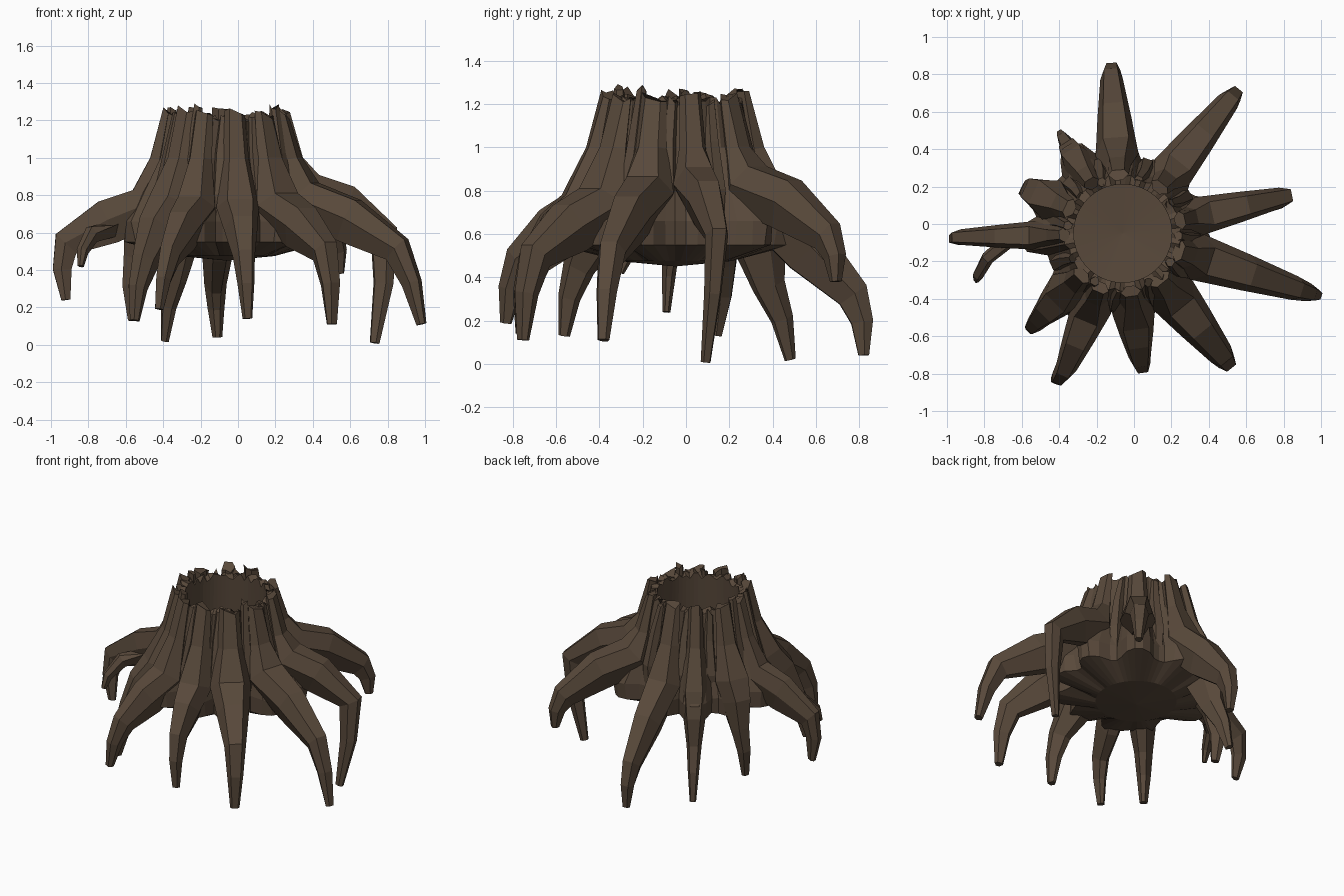
import bpy, bmesh, math, random
from mathutils import Vector

random.seed(4)
if "Cube" in bpy.data.objects:
    bpy.data.objects.remove(bpy.data.objects["Cube"], do_unlink=True)

bark = bpy.data.materials.new("dark_brown_bark")
bark.use_nodes = True
colour = (0.098, 0.066, 0.043, 1)
bark.diffuse_color = colour
bark.node_tree.nodes["Principled BSDF"].inputs["Base Color"].default_value = colour

AXIS = Vector((-0.06, -0.05, 0))
UP = Vector((0, 0, 1))


def finish(bm, name):
    bmesh.ops.recalc_face_normals(bm, faces=bm.faces)
    mesh = bpy.data.meshes.new(name)
    bm.to_mesh(mesh)
    bm.free()
    mesh.materials.append(bark)
    obj = bpy.data.objects.new(name, mesh)
    bpy.context.collection.objects.link(obj)
    return obj


def bridge(bm, a, b):
    for i in range(len(a)):
        j = (i + 1) % len(a)
        bm.faces.new((a[i], a[j], b[j], b[i]))


def polar(angle, radius, z):
    return AXIS + Vector((math.cos(angle) * radius, math.sin(angle) * radius, z))


def limb(name, path, widths, depths, side):
    """Six-sided tapering limb swept along a path."""
    bm = bmesh.new()
    rings = []
    for i, p in enumerate(path):
        tangent = (path[min(i + 1, len(path) - 1)] - path[max(i - 1, 0)]).normalized()
        across = (side - tangent * side.dot(tangent)).normalized()
        out = across.cross(tangent)
        w, d = widths[i], depths[i]
        section = ((-.4, 1), (.4, 1), (1, -.1), (.6, -1), (-.6, -1), (-1, -.1))
        rings.append([bm.verts.new(p + across * u * w + out * v * d) for u, v in section])
    for a, b in zip(rings, rings[1:]):
        bridge(bm, a, b)
    bm.faces.new(rings[0])
    bm.faces.new(rings[-1])
    # uneven broken top
    for v in rings[0]:
        v.co.z += random.uniform(-.03, .025)
    return finish(bm, name)


# Main roots: knee, tip, width factor and shoulder lift of each
roots = {
    "root_left_front": ((.85, -.34, .51), (.98, -.38, .11), 1.1, .02),
    "root_left": ((.78, .14, .59), (.73, .09, .01), .9, .06),
    "root_left_back": ((.50, .65, .59), (.54, .69, .38), 1, .06),
    "root_back": ((-.12, .77, .32), (-.11, .82, .04), 1, -.03),
    "root_back_right": ((-.33, .38, .36), (-.39, .48, .02), .8, -.04),
    "root_right_back": ((-.53, .17, .46), (-.56, .14, .13), 1, .01),
    "root_right": ((-.92, -.07, .54), (-.92, -.09, .24), .7, -.01),
    "root_right_front": ((-.49, -.49, .45), (-.55, -.56, .13), 1, -.01),
    "root_front_right": ((-.36, -.76, .48), (-.42, -.83, .19), .95, -.03),
    "root_front": ((.03, -.70, .47), (.05, -.76, .14), 1, -.03),
    "root_front_left": ((.46, -.69, .50), (.50, -.75, .11), 1.15, -.02),
}
WIDTHS = (.055, .07, .115, .09, .06, .045, .026)
DEPTHS = (.028, .055, .12, .12, .075, .05, .024)
angles = []
for name, (knee, tip, width, lift) in roots.items():
    knee, tip = Vector(knee), Vector(tip)
    reach = knee - AXIS
    angle = math.atan2(reach.y, reach.x)
    angles.append(angle)
    outward = polar(angle, 1, 0) - AXIS
    shoulder = polar(angle, .41, .76 + lift)
    path = [polar(angle, .312, random.uniform(1.22, 1.27)), polar(angle, .355, .99), shoulder,
            shoulder.lerp(knee, .5) + UP * (.015 + lift * .3), knee,
            knee.lerp(tip, .45) + outward * .02, tip]
    side = Vector((-math.sin(angle), math.cos(angle), 0))
    limb(name, path, [w * width for w in WIDTHS], DEPTHS, side)

# Forked twig on the right root
limb("right_root_fork",
     [Vector(p) for p in ((-.66, -.08, .62), (-.78, -.18, .59), (-.83, -.27, .5), (-.84, -.3, .42))],
     (.04, .035, .03, .015), (.05, .045, .03, .015), Vector((.6, -.8, 0)))

# Hollow trunk: deep inside, thin rim, and a wall that swells out to meet each root
COLUMNS = 66
profile = [(.275, .88, 0), (.262, 1.2, 0), (.295, 1.21, .05), (.325, 1.0, .1), (.37, .82, .26),
           (.41, .66, .36), (.41, .55, .34), (.26, .475, 0)]
bm = bmesh.new()
rings = []
grain = [(i % 2) * random.uniform(.01, .05) for i in range(COLUMNS)]
for level, (r, z, swell) in enumerate(profile):
    ring = []
    for i in range(COLUMNS):
        a = math.tau * i / COLUMNS
        away = min(abs((a - b + math.pi) % math.tau - math.pi) for b in angles)
        k = 1 + swell * max(0, 1 - (away / .27) ** 2) + (grain[i] if 1 < level < 6 else 0)
        lift = random.uniform(-.02, .03) if level in (1, 2) else 0
        ring.append(bm.verts.new(polar(a, r * k, z + lift)))
    rings.append(ring)
for a, b in zip(rings, rings[1:]):
    bridge(bm, a, b)
for ring, z in ((rings[0], .86), (rings[-1], .45)):
    centre = bm.verts.new(AXIS + UP * z)
    for i in range(COLUMNS):
        bm.faces.new((ring[i], ring[(i + 1) % COLUMNS], centre))
finish(bm, "trunk")

# Slender bark ridges between the roots, ending in splinters at the rim
angles.sort()
for i, a in enumerate(angles):
    b = angles[(i + 1) % len(angles)]
    mid = a + (b - a) % math.tau * random.uniform(.42, .58)
    path = [polar(mid + .04, .295, random.uniform(1.2, 1.27)), polar(mid, .32, 1.02),
            polar(mid, .365, .8), polar(mid, .37, .6)]
    limb(f"bark_ridge_{i}", path, (.025, .035, .045, .03), (.022, .045, .055, .04),
         Vector((-math.sin(mid), math.cos(mid), 0)))
